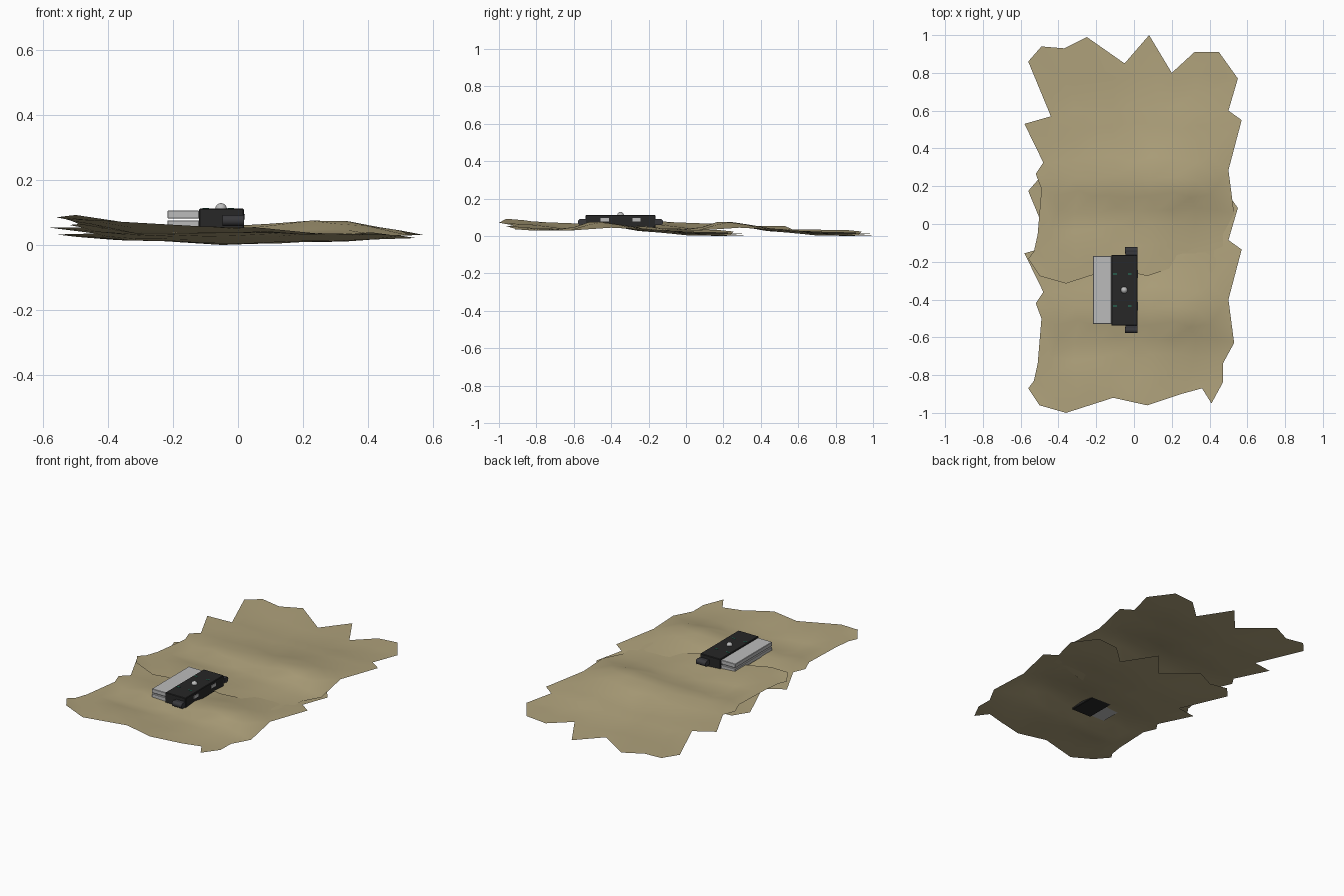
import bpy, bmesh, math, random
from mathutils import Vector, geometry, noise

if "Cube" in bpy.data.objects:
    bpy.data.objects.remove(bpy.data.objects["Cube"])

random.seed(4)


def material(name, rgb):
    m = bpy.data.materials.new(name)
    m.diffuse_color = (*rgb, 1)
    m.use_nodes = True
    m.node_tree.nodes["Principled BSDF"].inputs["Base Color"].default_value = m.diffuse_color
    return m


CLOTH = material("tan_cloth", (0.43, 0.36, 0.20))
BLACK = material("black_casing", (0.02, 0.02, 0.02))
DARK = material("dark_rubber", (0.04, 0.04, 0.045))
GREY = material("light_grey", (0.5, 0.5, 0.5))
GREEN = material("green_mark", (0.02, 0.25, 0.15))

# Cloth outline, counter-clockwise: front, right, back, left edges
OUTLINE = [(-.56, -.185), (-.5, -.275), (-.36, -.315), (-.11, -.235), (.07, -.275),
           (.25, -.215), (.36, -.185), (.41, -.265), (.47, -.155),
           (.47, -.055), (.53, .055), (.5, .285), (.57, .55), (.5, .6), (.55, .77),
           (.45, .91), (.32, .91), (.2, .8), (.08, 1.0), (-.05, .85), (-.25, .99),
           (-.37, .93), (-.49, .94), (-.56, .86),
           (-.44, .57), (-.58, .53), (-.48, .325), (-.52, .265), (-.49, .185),
           (-.51, -.055), (-.53, -.145)]
# Coarse height field that falls away to the back, with raised side edges
XS = [-.58, -.3, 0, .25, .58]
YS = [-.32, -.1, .05, .2, .5, .7, 1.01]
ZS = [(.11, .075, .063, .05, .045), (.085, .07, .05, .04, .035),
      (.08, .045, .04, .05, .035), (.07, .066, .068, .088, .05),
      (.06, .035, .03, .045, .04), (.045, .02, .012, .02, .03),
      (.035, .02, .008, .016, .03)]


def locate(values, v):
    i = max(k for k in range(len(values) - 1) if values[k] <= v or k == 0)
    t = min(max((v - values[i]) / (values[i + 1] - values[i]), 0), 1)
    return i, t * t * (3 - 2 * t)


def height(x, y):
    i, s = locate(XS, x)
    j, t = locate(YS, y)
    low = ZS[j][i] * (1 - s) + ZS[j][i + 1] * s
    high = ZS[j + 1][i] * (1 - s) + ZS[j + 1][i + 1] * s
    return low * (1 - t) + high * t + 0.006 * noise.noise(Vector((x * 7, y * 7, 3)))


# Creased cloth sheets: one mesh used twice, the back one lapping the front
points = [Vector(p) for p in OUTLINE]
n = len(points)
edges = [(i, (i + 1) % n) for i in range(n)]
for i in range(9):
    for j in range(12):
        points.append(Vector((-.42 + i * .105 + random.uniform(-.025, .025),
                              -.2 + j * .09 + random.uniform(-.02, .02))))
verts, _, faces, *_ = geometry.delaunay_2d_cdt(points, edges, [list(range(n))], 1, 1e-5)
coords = [Vector((v.x, v.y, height(v.x, v.y))) for v in verts]
used = {i for f in faces for i in f}
lowest = min(coords[i].z for i in used)
sheet = bpy.data.meshes.new("cloth_sheet")
sheet.from_pydata([c - Vector((0, 0, lowest)) for c in coords], [], faces)
bm = bmesh.new()
bm.from_mesh(sheet)
bmesh.ops.delete(bm, geom=[v for v in bm.verts if not v.link_faces], context='VERTS')
for f in bm.faces:
    f.smooth = True
bm.to_mesh(sheet)
bm.free()
sheet.materials.append(CLOTH)
for name, dy in (("back_cloth", 0), ("front_cloth", -.685)):
    ob = bpy.data.objects.new(name, sheet)
    ob.location.y = dy
    bpy.context.collection.objects.link(ob)


def box(name, x, y, z, mat, bevel=0):
    bpy.ops.mesh.primitive_cube_add(size=1, location=(sum(x) / 2, sum(y) / 2, sum(z) / 2))
    ob = bpy.context.object
    ob.name = name
    ob.scale = (x[1] - x[0], y[1] - y[0], z[1] - z[0])
    bpy.ops.object.transform_apply(location=False, scale=True, rotation=False)
    if bevel:
        mod = ob.modifiers.new("bevel", 'BEVEL')
        mod.width = bevel
        mod.segments = 1
    ob.data.materials.append(mat)
    return ob


# Device casing and the two stacked plates beside it
MID = -.35
box("casing", (-.12, .018), (MID - .187, MID + .187), (.045, .112), BLACK, .003)
box("upper_plate", (-.217, -.12), (MID - .18, MID + .18), (.081, .106), GREY, .002)
box("lower_plate", (-.217, -.12), (MID - .18, MID + .18), (.051, .076), GREY, .002)

# Parts repeated at both ends
for side, s in (("front", -1), ("back", 1)):
    bpy.ops.mesh.primitive_cylinder_add(vertices=16, radius=.017, depth=.066,
                                        location=(-.014, MID + s * .211, .075),
                                        rotation=(0, math.pi / 2, 0))
    roller = bpy.context.object
    roller.name = side + "_roller"
    roller.data.materials.append(DARK)
    bpy.ops.object.shade_smooth_by_angle()
    ya, yb = sorted((MID + s * .185, MID + s * .212))
    box(side + "_bracket", (-.045, .018), (ya, yb), (.06, .09), DARK)
    yc = MID + s * .085
    box(side + "_latch", (.015, .021), (yc - .022, yc + .022), (.078, .096), GREY)
    for k, x in enumerate((-.1, -.022)):
        box(f"{side}_mark_{k}", (x - .01, x + .01), (yc - .003, yc + .003), (.11, .1135), GREEN)

# Round knob on top
bpy.ops.mesh.primitive_uv_sphere_add(segments=16, ring_count=8, radius=.018,
                                     location=(-.052, MID, .111))
knob = bpy.context.object
knob.name = "knob"
knob.data.materials.append(GREY)
bpy.ops.object.shade_smooth_by_angle()
